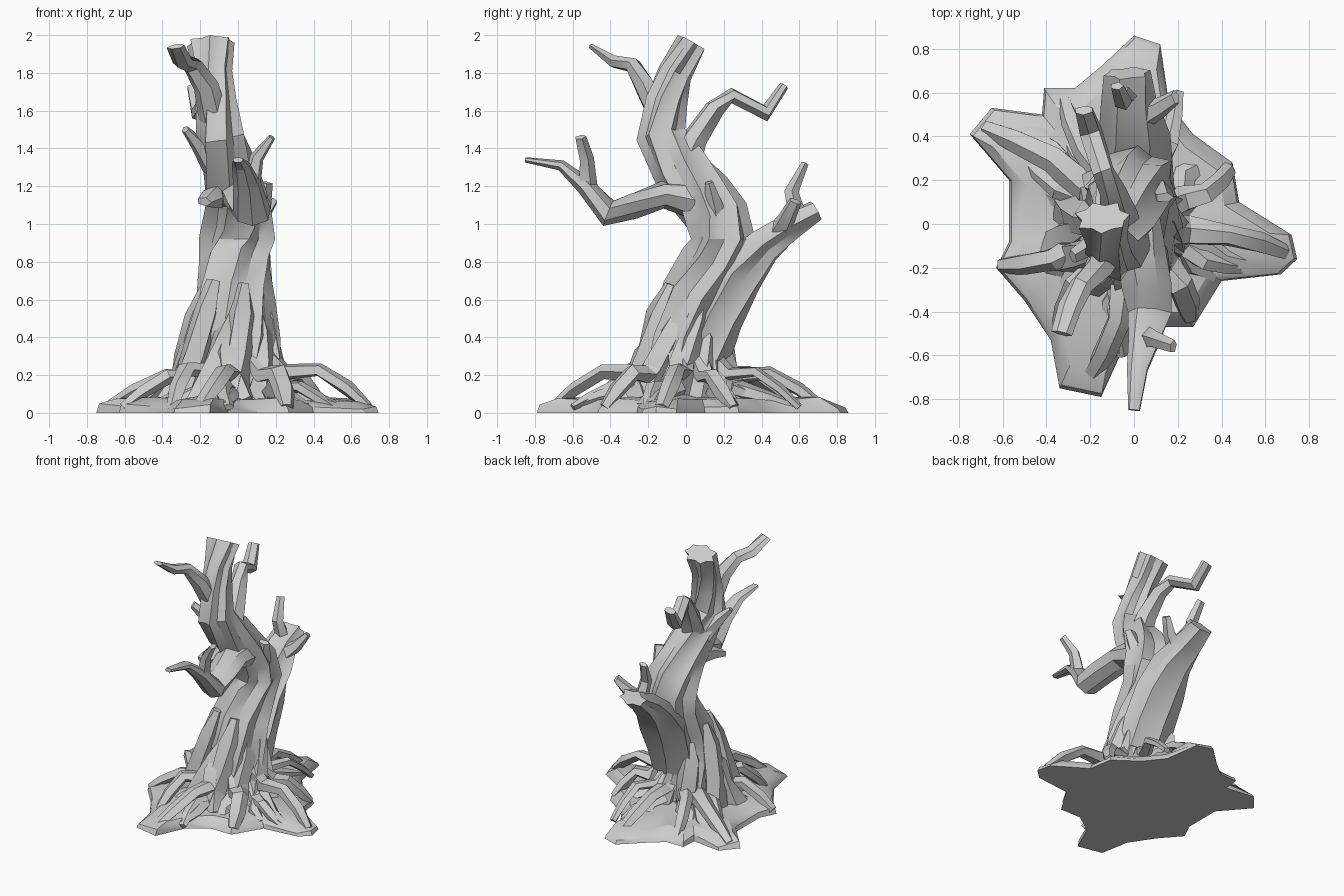
import bpy, bmesh, math, random
from mathutils import Vector

random.seed(7)
bark = bpy.data.materials.new("grey_bark")
bark.diffuse_color = (0.6, 0.6, 0.6, 1)


def finish(name, bm, angle=32):
    bmesh.ops.recalc_face_normals(bm, faces=bm.faces)
    mesh = bpy.data.meshes.new(name)
    bm.to_mesh(mesh)
    bm.free()
    mesh.materials.append(bark)
    obj = bpy.data.objects.new(name, mesh)
    bpy.context.collection.objects.link(obj)
    bpy.ops.object.select_all(action='DESELECT')
    obj.select_set(True)
    bpy.context.view_layer.objects.active = obj
    bpy.ops.object.shade_smooth_by_angle(angle=math.radians(angle))
    return obj


def limb(name, rings, sides=6, ridge=0.0, twist=0.0, noise=0.1, ref=(1, 0, 0)):
    """Gnarled tube through rings of (x, y, z, half width, half depth)."""
    bm = bmesh.new()
    pts = [Vector(r[:3]) for r in rings]
    loops = []
    for i, r in enumerate(rings):
        t = (pts[min(i + 1, len(pts) - 1)] - pts[max(i - 1, 0)]).normalized()
        u = Vector(ref)
        u = (u - t * u.dot(t)).normalized()
        v = t.cross(u)
        loop = []
        for k in range(sides):
            a = 2 * math.pi * k / sides + twist * i
            m = 1 + ridge * (1 if k % 2 else -1) + random.uniform(-noise, noise)
            p = pts[i] + u * r[3] * m * math.cos(a) + v * r[4] * m * math.sin(a)
            p.z = min(max(p.z, 0.01), 2.0)
            loop.append(bm.verts.new(p))
        loops.append(loop)
    for a, b in zip(loops, loops[1:]):
        for k in range(sides):
            j = (k + 1) % sides
            bm.faces.new((a[k], a[j], b[j], b[k]))
    bm.faces.new(loops[0])
    bm.faces.new(loops[-1])
    return finish(name, bm)


# Ground mound with an irregular star outline
outline = [(0, .86), (.12, .82), (.16, .55), (.27, .41), (.45, .28), (.48, .1),
           (.72, -.05), (.745, -.16), (.67, -.23), (.4, -.26), (.27, -.47), (.1, -.47),
           (-.05, -.57), (-.15, -.79), (-.34, -.75), (-.38, -.53), (-.5, -.35),
           (-.63, -.2), (-.57, -.08), (-.57, .2), (-.75, .41), (-.65, .53),
           (-.42, .5), (-.41, .62), (-.27, .62), (-.15, .72)]
bm = bmesh.new()
loops = []
for s, z in [(1, 0), (.98, .03), (.86, .07), (.5, .075)]:
    loops.append([bm.verts.new((x * s, y * s, z + (random.uniform(-.012, .02) if z else 0)))
                  for x, y in outline])
n = len(outline)
low, high = bm.verts.new((0, 0, 0)), bm.verts.new((0, 0, .12))
for k in range(n):
    j = (k + 1) % n
    for a, b in zip(loops, loops[1:]):
        bm.faces.new((a[k], a[j], b[j], b[k]))
    bm.faces.new((low, loops[0][j], loops[0][k]))
    bm.faces.new((high, loops[-1][k], loops[-1][j]))
finish("ground_mound", bm)

# Twisted S-shaped trunk
limb("trunk", [
    (-.04, 0, .03, .27, .25), (-.03, .01, .2, .24, .22), (-.02, .0, .4, .21, .18),
    (-.02, .06, .62, .2, .185), (-.01, .16, .8, .18, .16), (0, .19, .92, .175, .165),
    (-.01, .16, 1.04, .165, .16), (-.03, .08, 1.16, .15, .15), (-.05, -.03, 1.3, .13, .14),
    (-.09, -.13, 1.47, .115, .125), (-.11, -.11, 1.65, .1, .1), (-.13, -.06, 1.8, .09, .085),
    (-.14, .03, 1.96, .115, .075)],
    sides=14, ridge=.12, twist=.2, noise=.08)

# Main branches
limb("back_branch", [
    (0, .1, .3, .17, .12), (0, .17, .5, .17, .12), (0, .27, .72, .17, .13),
    (0, .41, .88, .14, .09), (-.02, .55, .99, .12, .075), (-.03, .69, 1.07, .1, .05)],
    sides=12, ridge=.12, twist=.15, noise=.08)
limb("front_branch", [
    (0, .08, 1.12, .12, .1), (.03, -.12, 1.15, .12, .075), (.06, -.28, 1.1, .11, .07),
    (.07, -.41, 1.06, .1, .075), (.05, -.53, 1.2, .08, .055), (.02, -.66, 1.31, .05, .03),
    (0, -.85, 1.34, .03, .015)], sides=7, twist=.1)
limb("upper_back_branch", [
    (-.06, -.03, 1.27, .1, .1), (-.07, .05, 1.45, .08, .07), (-.1, .15, 1.61, .06, .055),
    (-.14, .24, 1.68, .055, .045), (-.2, .42, 1.59, .055, .045), (-.23, .52, 1.73, .045, .025)],
    twist=.1)
limb("upper_front_branch", [
    (-.13, -.14, 1.55, .08, .06), (-.17, -.22, 1.73, .07, .06), (-.24, -.28, 1.84, .06, .045),
    (-.29, -.38, 1.86, .055, .035), (-.33, -.5, 1.94, .045, .015)])

# Small spurs: start, middle, end, start radius
spurs = [("front_spur", (.07, -.52, 1.2), (.1, -.53, 1.35), (.18, -.56, 1.46), .05),
         ("back_spur", (-.03, .6, 1.0), (-.05, .56, 1.17), (-.08, .63, 1.32), .055),
         ("side_spur", (.05, .5, .97), (.12, .53, 1.03), (.19, .58, 1.12), .06),
         ("left_spur", (-.13, -.04, 1.3), (-.21, -.1, 1.42), (-.28, -.15, 1.5), .06),
         ("knot_spur", (-.1, -.02, 1.15), (-.14, -.12, 1.14), (-.18, -.2, 1.12), .07),
         ("right_spur", (.06, .17, .95), (.12, .15, 1.1), (.14, .12, 1.22), .07)]
for name, a, b, c, r in spurs:
    ref = (1, 0, 0) if abs(c[0] - a[0]) < .1 else (0, 1, 0)
    limb(name, [(*a, r, r), (*b, r * .8, r * .75), (*c, r * .6, r * .35)], sides=5, ref=ref)

# Bark strands climbing the trunk: foot angle, lean, top height, foot distance
strands = [(-95, 12, .68, .24), (-125, 15, .52, .27), (-150, 10, .7, .27), (-60, 10, .55, .23),
           (-20, 15, .64, .2), (20, 12, .5, .19), (75, 10, .5, .2), (120, 12, .55, .22),
           (165, 14, .66, .25), (-80, -14, .4, .26), (195, -8, .44, .29)]
for i, (deg, lean, top, d) in enumerate(strands):
    rings = []
    for f, out, r in [(0, 1.2, .09), (.4, .95, .08), (.75, .78, .075), (1, .62, .035)]:
        a = math.radians(deg + lean * f * 2)
        y = math.sin(a) * d * out + (.06 * f if top > .5 else 0)
        rings.append((math.cos(a) * d * out - .02, y, .04 + (top - .04) * f, r, r))
    limb(f"bark_strand_{i + 1}", rings, sides=5, noise=.18, twist=.25)

# Arching roots with a raised elbow: tip, elbow height, thickness, sideways bend
roots = [(.69, -.13, .22, .06, .03), (.44, .25, .19, .06, -.04), (.26, -.43, .2, .07, .04),
         (-.2, -.7, .21, .065, .05), (-.35, -.47, .22, .06, -.05), (-.61, -.19, .18, .06, .04),
         (-.68, .44, .18, .065, -.05), (-.32, .57, .2, .055, .04), (.06, .72, .2, .06, .04),
         (.2, .6, .21, .045, -.04), (-.05, -.6, .13, .05, -.05), (-.5, .3, .15, .05, .04),
         (.5, -.2, .13, .05, -.04)]
for i, (tx, ty, h, r, bend) in enumerate(roots):
    length = math.hypot(tx, ty)
    dx, dy = tx / length, ty / length
    rings = []
    for d, z, m, b in [(.14, h + .1, 1.2, 0), (.25, h, 1.1, .4),
                       (.25 + .4 * (length - .25), h + .01, .9, 1),
                       (.25 + .74 * (length - .25), h * .6, .85, .6), (length, .03, .6, 0)]:
        rings.append((dx * d - dy * bend * b, dy * d + dx * bend * b, z, r * m, r * m * .75))
    limb(f"root_{i + 1}", rings, sides=5, noise=.15, ref=(-dy, dx, 0))
    # Low side rootlet forking off each root
    s = 1 if i % 2 else -1
    m = .62 * length
    limb(f"rootlet_{i + 1}", [
        (dx * .25, dy * .25, .13, r * 1.1, r * .9),
        (dx * m - dy * s * .08, dy * m + dx * s * .08, .08, r * .9, r * .6),
        (dx * length * .8 - dy * s * .08, dy * length * .8 + dx * s * .08, .04, r * .6, r * .3)],
        sides=5, noise=.15, ref=(-dy, dx, 0))
